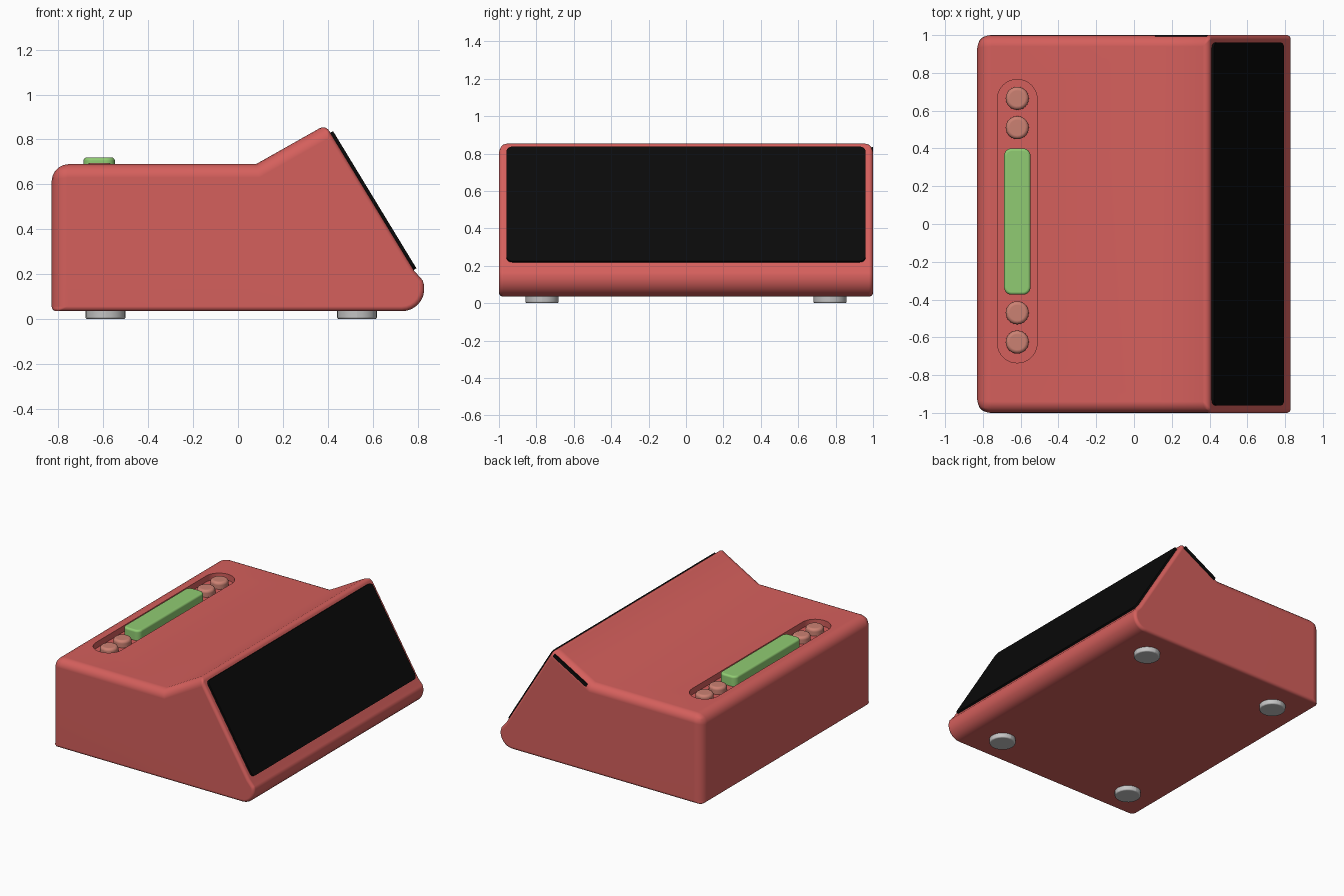
import bpy, bmesh, math
from mathutils import Vector, Matrix

if "Cube" in bpy.data.objects:
    bpy.data.objects.remove(bpy.data.objects["Cube"])


def material(name, rgb):
    m = bpy.data.materials.new(name)
    m.use_nodes = True
    m.diffuse_color = (*rgb, 1)
    m.node_tree.nodes["Principled BSDF"].inputs["Base Color"].default_value = (*rgb, 1)
    return m


red = material("coral red", (0.66, 0.115, 0.107))
black = material("glass black", (0.003, 0.003, 0.003))
green = material("soft green", (0.28, 0.6, 0.17))
pink = material("button pink", (0.6, 0.22, 0.17))
grey = material("foot grey", (0.55, 0.55, 0.55))


def make(name, bm, mat):
    bmesh.ops.recalc_face_normals(bm, faces=bm.faces[:])
    mesh = bpy.data.meshes.new(name)
    bm.to_mesh(mesh)
    bm.free()
    mesh.materials.append(mat)
    ob = bpy.data.objects.new(name, mesh)
    bpy.context.collection.objects.link(ob)
    return ob


def activate(ob):
    bpy.ops.object.select_all(action="DESELECT")
    ob.select_set(True)
    bpy.context.view_layer.objects.active = ob


def smooth(ob):
    activate(ob)
    bpy.ops.object.shade_smooth_by_angle(angle=math.radians(35))
    ob.modifiers.new("normals", "WEIGHTED_NORMAL").keep_sharp = True


def prism(points, direction):
    """Extrude a closed outline along a direction."""
    bm = bmesh.new()
    face = bm.faces.new([bm.verts.new(p) for p in points])
    new = bmesh.ops.extrude_face_region(bm, geom=[face])["geom"]
    bmesh.ops.translate(bm, vec=direction, verts=[v for v in new if isinstance(v, bmesh.types.BMVert)])
    return bm


def rounded_rect(w, h, r, n=6):
    """Outline in the XY plane, centred on the origin."""
    pts = []
    for i, (sx, sy) in enumerate([(1, 1), (-1, 1), (-1, -1), (1, -1)]):
        for k in range(n + 1):
            a = (i + k / n) * math.pi / 2
            pts.append(Vector((sx * (w / 2 - r) + r * math.cos(a),
                               sy * (h / 2 - r) + r * math.sin(a), 0)))
    return pts


def slab(name, w, h, r, depth, mat, matrix, bevel=0.0):
    """Rounded plate, with optional rounding of its upper rim."""
    bm = prism(rounded_rect(w, h, r), Vector((0, 0, depth)))
    if bevel:
        rim = [e for e in bm.edges if all(v.co.z > depth - 1e-5 for v in e.verts)]
        bmesh.ops.bevel(bm, geom=rim, offset=bevel, segments=4, profile=0.5, affect="EDGES")
    bm.transform(matrix)
    ob = make(name, bm, mat)
    smooth(ob)
    return ob


# Body: side profile with a rounded nose
BASE, TOP = 0.035, 0.69
fold, peak, chin = (0.08, TOP), (0.39, 0.865), (0.785, 0.215)
nose = [(0.73 + 0.1 * math.cos(a), 0.135 + 0.1 * math.sin(a))
        for a in (math.radians(22 - 14 * i) for i in range(9))]
profile = [(-0.83, BASE), (-0.83, TOP), fold, peak, chin] + nose
bm = prism([(x, -1, z) for x, z in profile], Vector((0, 2, 0)))

# Edge rounding, chosen by where each edge lies
weight = bm.edges.layers.float.new("bevel_weight_edge")
for e in bm.edges:
    a, b = (v.co for v in e.verts)
    mid, across = (a + b) / 2, abs(a.y - b.y) > 1
    radius = 0.022
    if across:
        if mid.x < -0.8:
            radius = 0.075 if mid.z > 0.5 else 0.022
        elif mid.z > 0.8:
            radius = 0.03
        else:
            radius = 0
    elif mid.x < -0.8 or (mid.z > 0.68 and mid.x < 0.3):
        radius = 0.07 if mid.x < -0.8 else 0.06
    e[weight] = radius * 10
body = make("body", bm, red)
mod = body.modifiers.new("rounding", "BEVEL")
mod.limit_method, mod.width, mod.segments = "WEIGHT", 0.1, 5
mod.use_clamp_overlap = False

# Recess for the controls
ROW_X = -0.618
cutter = make("recess_cutter", prism(rounded_rect(0.21, 1.5, 0.104, 10), Vector((0, 0, 0.2))), red)
cutter.data.transform(Matrix.Translation((ROW_X, 0.015, TOP - 0.045)))
cutter.hide_render = True
mod = body.modifiers.new("recess", "BOOLEAN")
mod.operation, mod.solver, mod.object = "DIFFERENCE", "EXACT", cutter
activate(body)
for m in list(body.modifiers):
    bpy.ops.object.modifier_apply(modifier=m.name)
bpy.data.objects.remove(cutter)
smooth(body)

# Long bar button
slab("bar_button", 0.14, 0.775, 0.04, 0.08, green,
     Matrix.Translation((ROW_X, 0.013, TOP - 0.05)), 0.015)

# Round domed buttons
for i, y in enumerate((0.665, 0.51, -0.47, -0.625)):
    slab(f"round_button_{i + 1}", 0.122, 0.122, 0.06, 0.055, pink,
         Matrix.Translation((ROW_X, y, TOP - 0.05)), 0.02)

# Screen plate lying on the sloped face
low, high = Vector((chin[0], 0, chin[1])), Vector((peak[0], 0, peak[1]))
up = (high - low).normalized()
side = Vector((0, 1, 0))
out = side.cross(up)
centre = low + up * 0.362
frame = Matrix((side, up, out)).transposed().to_4x4()
slab("screen", 1.92, 0.715, 0.03, 0.018, black, Matrix.Translation(centre - out * 0.004) @ frame)

# Thin slot strip under the sloped top edge on the back side
start, end = Vector((fold[0], 0, fold[1])), Vector((peak[0], 0, peak[1]))
along = (end - start).normalized()
down = Vector((along.z, 0, -along.x))
strip_mid = (start + end) / 2 + down * 0.032 + Vector((0, 0.9925, 0))
frame = Matrix((along, down, along.cross(down))).transposed().to_4x4()
slab("slot_strip", 0.31, 0.026, 0.004, 0.0085, black,
     Matrix.Translation(strip_mid) @ frame)

# Feet
for x, label in ((-0.59, "rear"), (0.53, "front")):
    for y, hand in ((-0.77, "a"), (0.77, "b")):
        slab(f"{label}_foot_{hand}", 0.178, 0.178, 0.088, 0.045, grey,
             Matrix.Translation((x, y, 0.045)) @ Matrix.Rotation(math.pi, 4, "X"), 0.01)
